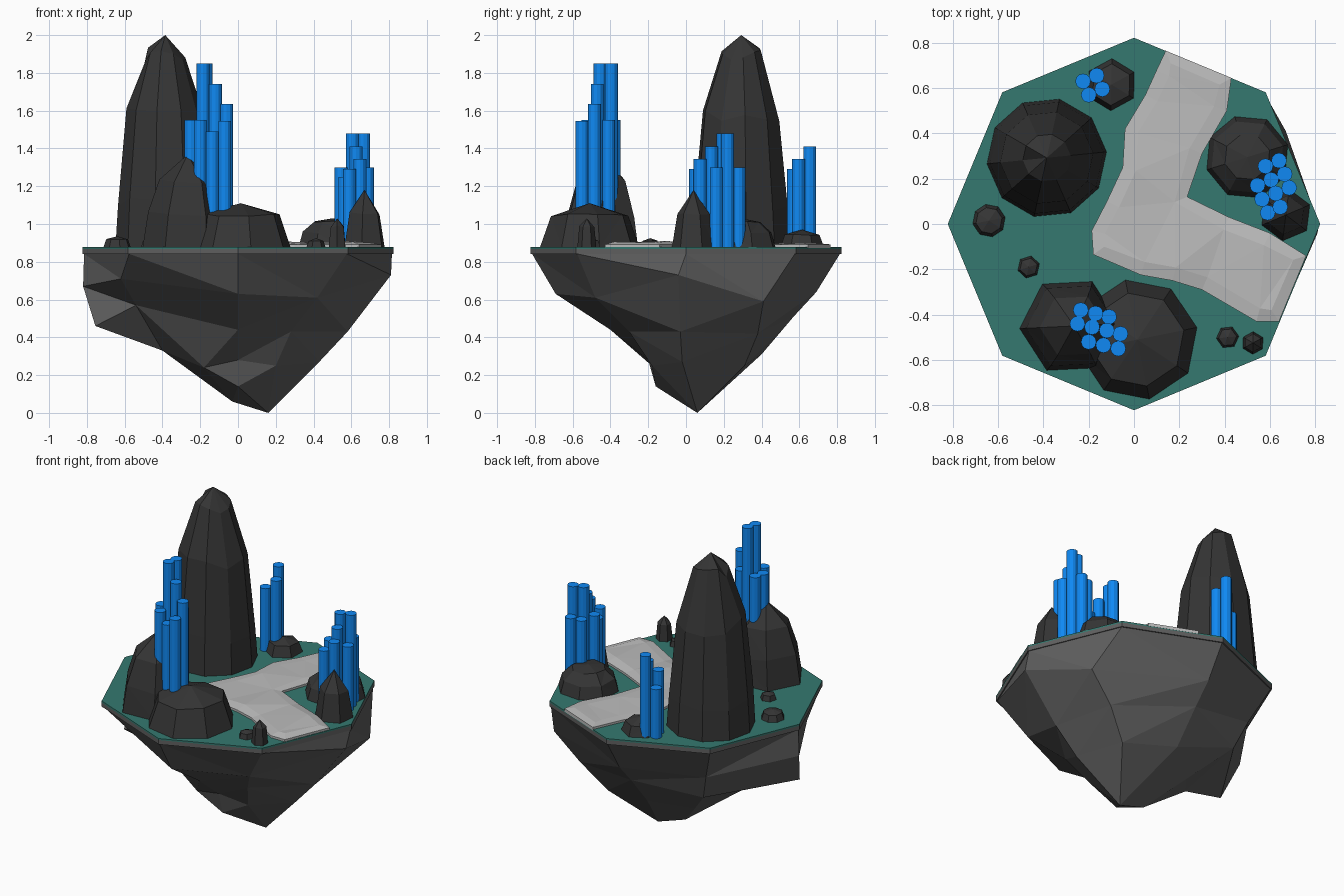
import bpy, bmesh, math, random

if "Cube" in bpy.data.objects:
    bpy.data.objects.remove(bpy.data.objects["Cube"])
random.seed(4)


def material(name, rgb):
    m = bpy.data.materials.new(name)
    m.diffuse_color = (*rgb, 1)
    m.use_nodes = True
    m.node_tree.nodes["Principled BSDF"].inputs["Base Color"].default_value = m.diffuse_color
    return m


STONE = material("dark_stone", (0.035, 0.035, 0.035))
EARTH = material("earth_rock", (0.115, 0.115, 0.115))
GRASS = material("teal_ground", (0.035, 0.19, 0.16))
PATH = material("pale_path", (0.5, 0.5, 0.5))
BLUE = material("blue_crystal", (0.005, 0.25, 0.9))
GROUND = 0.878


def finish(bm, name, mat):
    bmesh.ops.recalc_face_normals(bm, faces=bm.faces)
    me = bpy.data.meshes.new(name)
    bm.to_mesh(me)
    bm.free()
    ob = bpy.data.objects.new(name, me)
    me.materials.append(mat)
    bpy.context.collection.objects.link(ob)
    return ob


def ring(bm, cx, cy, r, z, n, rot=0.0):
    return [bm.verts.new((cx + r * math.cos(rot + math.tau * i / n),
                          cy + r * math.sin(rot + math.tau * i / n), z)) for i in range(n)]


def bridge(bm, a, b):
    n = len(a)
    for i in range(n):
        j = (i + 1) % n
        bm.faces.new((a[i], a[j], b[j], b[i]))


def prism(name, cx, cy, r, z0, z1, n, mat, rot=0.0):
    bm = bmesh.new()
    lo, hi = ring(bm, cx, cy, r, z0, n, rot), ring(bm, cx, cy, r, z1, n, rot)
    bridge(bm, lo, hi)
    bm.faces.new(lo)
    bm.faces.new(hi)
    return finish(bm, name, mat)


def rock(name, cx, cy, r, top, n, rot=0.0, shape=((1, 0), (.8, .7)), tip=(0, 0)):
    """Faceted boulder: rings of (radius share, height share) closed by a peak."""
    bm = bmesh.new()
    h = top - GROUND
    rings = []
    for k, (s, t) in enumerate(shape):
        vs = ring(bm, cx + tip[0] * t, cy + tip[1] * t, r * s, GROUND + h * t, n, rot)
        if k:
            for v in vs:
                v.co.z += random.uniform(-.04, .04) * h
            bridge(bm, rings[-1], vs)
        rings.append(vs)
    bm.faces.new(rings[0])
    peak = bm.verts.new((cx + tip[0], cy + tip[1], top))
    for i in range(n):
        bm.faces.new((rings[-1][i], rings[-1][(i + 1) % n], peak))
    bmesh.ops.triangulate(bm, faces=[f for f in bm.faces if len(f.verts) == 4 and n < 10])
    return finish(bm, name, STONE)


# Ground slab: grey rim and teal top
prism("island_rim", 0, 0, .822, .84, .868, 8, EARTH)
prism("ground", 0, 0, .822, .866, GROUND, 8, GRASS)

# Craggy underside: eight-point rings, counter-clockwise from +x, narrowing to three low tips
crag = [
    [(.81, -.04, .73), (.67, .41, .59), (0, .69, .64), (-.48, .48, .62),
     (-.82, 0, .67), (-.62, -.37, .71), (0, -.69, .63), (.42, -.48, .61)],
    [(.58, -.03, .43), (.5, .38, .42), (0, .57, .51), (-.42, .42, .45),
     (-.755, -.1, .46), (-.54, -.21, .57), (0, -.4, .44), (.28, -.3, .43)],
    [(.43, -.02, .27), (.35, .31, .25), (0, .4, .31), (-.22, .22, .25),
     (-.4, 0, .33), (-.18, -.17, .24), (0, -.2, .28), (.2, -.18, .25)],
]
bm = bmesh.new()
prev = ring(bm, 0, 0, .815, .842, 8)
bm.faces.new(prev)
for points in crag:
    cur = [bm.verts.new(p) for p in points]
    bridge(bm, prev, cur)
    prev = cur
low, side, front = [bm.verts.new(p) for p in ((.16, .06, 0), (-.03, .05, .06), (0, -.16, .14))]
ends = [low, low, low, side, side, front, front, front]
for i in range(8):
    j = (i + 1) % 8
    bm.faces.new(list(dict.fromkeys((prev[i], prev[j], ends[j], ends[i]))))
bm.faces.new((low, side, front))
bmesh.ops.triangulate(bm, faces=[f for f in bm.faces if len(f.verts) == 4])
finish(bm, "island_underside", EARTH)

# Boulders and the stone spire
rock("stone_spire", -.385, .292, .265, 2.0, 10, .1,
     ((1, 0), (.95, .2), (.78, .62), (.4, .91)))
rock("front_tall_rock", -.285, -.45, .22, 1.37, 6, .05,
     ((1, 0), (.9, .35), (.66, .7)), (.02, 0))
rock("front_dome_rock", .015, -.51, .268, 1.11, 8, .2, ((1, 0), (.78, .74)))
rock("right_dome_rock", .5, .295, .187, 1.03, 8, .3, ((1, 0), (.88, .5), (.55, .88)))
rock("right_tall_rock", .67, .04, .115, 1.18, 6, .4, ((1, 0), (.75, .6)))
rock("back_rock", -.1, .615, .115, .97, 6, .5)
rock("left_pebble", -.64, .015, .073, .935, 8, .2)
rock("small_pebble", -.465, -.19, .05, .925, 6, .3)
rock("front_pebble", .413, -.5, .05, .925, 6, .1)
rock("front_pointed_pebble", .525, -.525, .05, 1.03, 6, .5)

# Winding forked path, low slab with a raised middle
outline = [(.14, .765), (.43, .645), (.41, .5), (.3, .31), (.235, .12), (.42, .03), (.6, -.04),
           (.76, -.14), (.64, -.43), (.54, -.43), (.3, -.29), (.17, -.25), (.03, -.225),
           (-.18, -.135), (-.187, -.03), (-.12, .1), (-.05, .25), (-.04, .42), (.05, .57), (.1, .68)]
bm = bmesh.new()
face = bm.faces.new([bm.verts.new((x, y, .872)) for x, y in outline])
up = bmesh.ops.extrude_face_region(bm, geom=[face])["geom"]
for v in (g for g in up if isinstance(g, bmesh.types.BMVert)):
    v.co.z = .892
bmesh.ops.recalc_face_normals(bm, faces=bm.faces)
cap = [f for f in bm.faces if min(v.co.z for v in f.verts) > .885]
bmesh.ops.inset_region(bm, faces=cap, thickness=.06, depth=0)
for v in cap[0].verts:
    v.co.z = .902 + random.uniform(-.008, .008)
bmesh.ops.triangulate(bm, faces=cap)
finish(bm, "path", PATH)

# Blue crystal column clusters: (x, y, top)
clusters = {
    "front": [(-.235, -.38, 1.55), (-.17, -.395, 1.85), (-.11, -.41, 1.55), (-.25, -.44, 1.55),
              (-.185, -.455, 1.85), (-.12, -.47, 1.74), (-.06, -.485, 1.635), (-.2, -.52, 1.55),
              (-.135, -.535, 1.49), (-.07, -.55, 1.545)],
    "right": [(.64, .28, 1.3), (.58, .255, 1.29), (.665, .22, 1.48), (.605, .195, 1.48),
              (.545, .17, 1.3), (.685, .16, 1.3), (.625, .135, 1.41), (.565, .11, 1.25),
              (.645, .075, 1.345), (.59, .05, 1.29)],
    "back": [(-.165, .655, 1.41), (-.225, .63, 1.2), (-.14, .595, 1.345), (-.2, .57, 1.29)],
}
for place, columns in clusters.items():
    for k, (x, y, top) in enumerate(columns):
        prism(f"{place}_crystal_{k + 1}", x, y, .034, .87, top, 12, BLUE)
